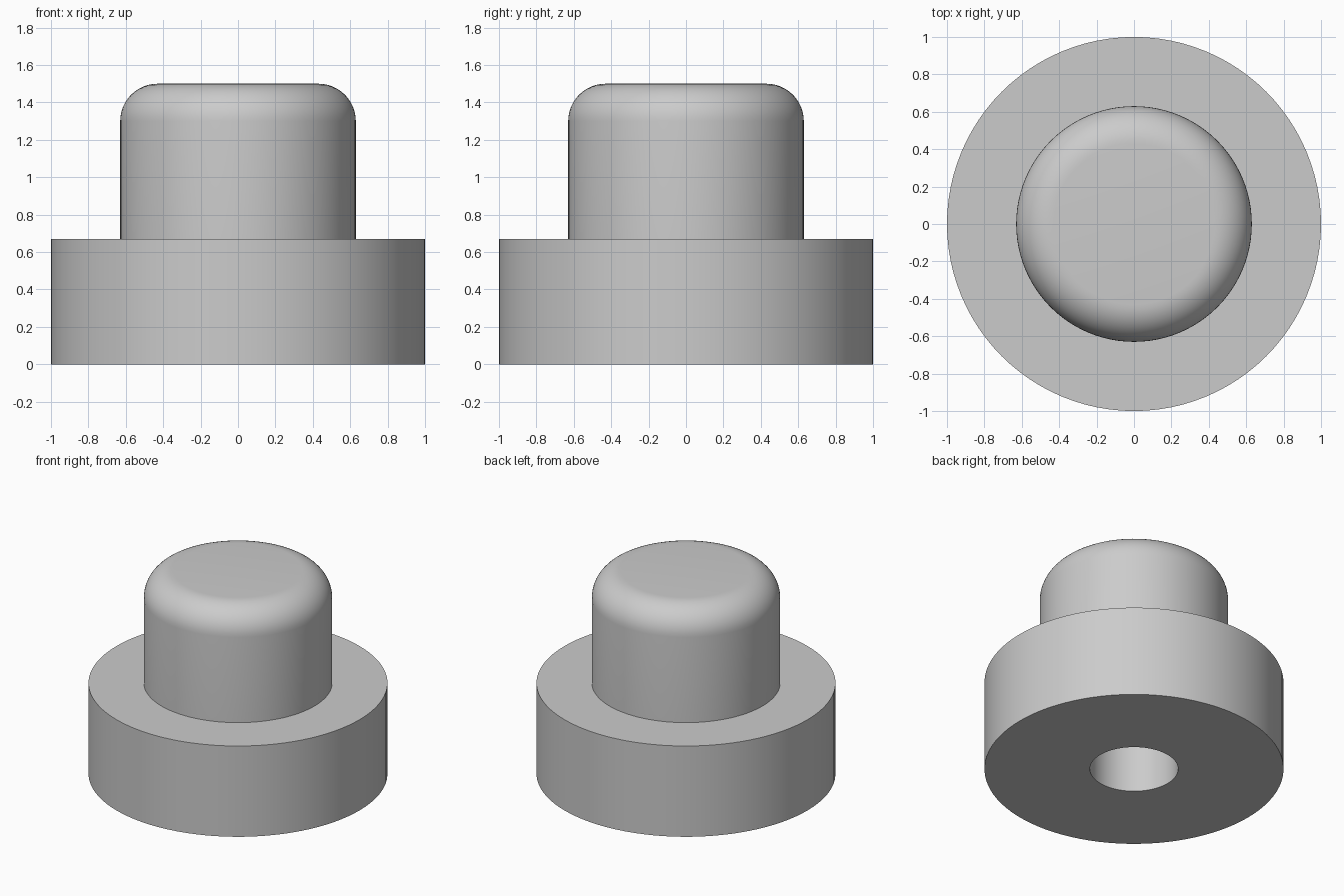
import bpy, bmesh
from math import sin, cos, pi, radians

cube = bpy.data.objects.get("Cube")
if cube:
    bpy.data.objects.remove(cube, do_unlink=True)

SEGMENTS = 96
BASE_R, BASE_H = 1.0, 0.67
POST_R, TOP_Z = 0.63, 1.5
FILLET = 0.2
BORE_R, BORE_DEPTH = 0.295, 0.83

# Plain grey plastic
grey = bpy.data.materials.new("plain_grey")
grey.use_nodes = True
colour = (0.6, 0.6, 0.6, 1)
grey.diffuse_color = colour
grey.node_tree.nodes["Principled BSDF"].inputs["Base Color"].default_value = colour

# Half section: blind bore, wide base, then post with rounded top
profile = [(0, BORE_DEPTH), (BORE_R, BORE_DEPTH), (BORE_R, 0),
           (BASE_R, 0), (BASE_R, BASE_H), (POST_R, BASE_H)]
for i in range(13):
    a = pi / 2 * i / 12
    profile.append((POST_R - FILLET + FILLET * cos(a), TOP_Z - FILLET + FILLET * sin(a)))
profile.append((0, TOP_Z))

# Turn the section around the z axis
bm = bmesh.new()
verts = [bm.verts.new((r, 0, z)) for r, z in profile]
edges = [bm.edges.new(pair) for pair in zip(verts, verts[1:])]
bmesh.ops.spin(bm, geom=verts + edges, cent=(0, 0, 0), axis=(0, 0, 1),
               angle=2 * pi, steps=SEGMENTS)
bmesh.ops.remove_doubles(bm, verts=bm.verts, dist=0.0001)
bmesh.ops.recalc_face_normals(bm, faces=bm.faces)
mesh = bpy.data.meshes.new("button_cap")
bm.to_mesh(mesh)
bm.free()
mesh.materials.append(grey)

cap = bpy.data.objects.new("button_cap", mesh)
bpy.context.collection.objects.link(cap)
bpy.ops.object.select_all(action="DESELECT")
cap.select_set(True)
bpy.context.view_layer.objects.active = cap
bpy.ops.object.shade_smooth_by_angle(angle=radians(30))
